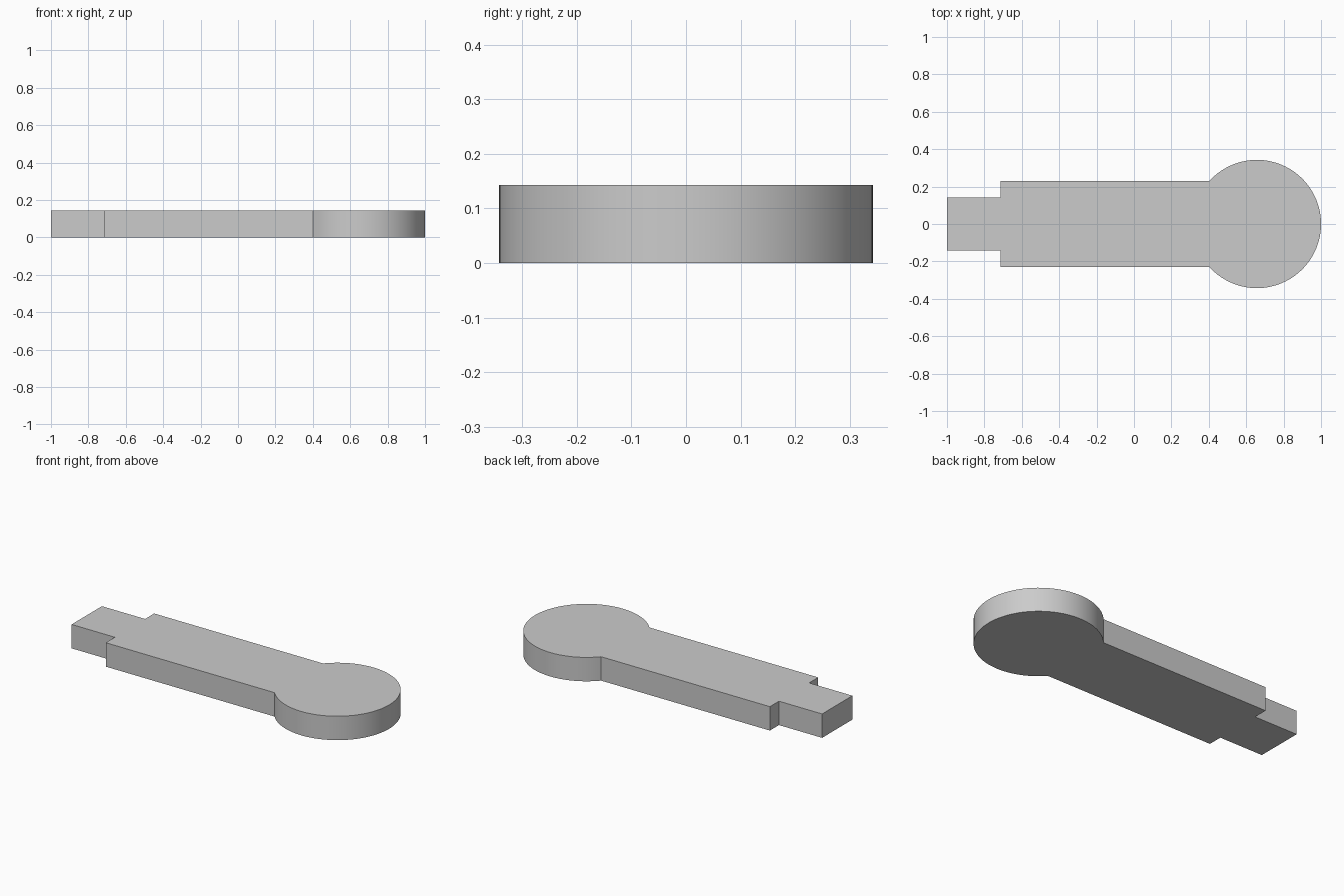
import bpy, bmesh, math

cube = bpy.data.objects.get("Cube")
if cube:
    bpy.data.objects.remove(cube, do_unlink=True)

UNIT = 1 / 7                 # thickness, and the tab's half width
HEAD_R = 2.4 * UNIT          # round head
HEAD_X = 1 - HEAD_R
BAR_HALF = 1.6 * UNIT        # straight bar
SHOULDER_X = -5 * UNIT       # step from bar to tab
SEGMENTS = 96

# Single plain colour
grey = bpy.data.materials.new("light_grey")
grey.use_nodes = True
colour = (0.6, 0.6, 0.6, 1)
grey.diffuse_color = colour
grey.node_tree.nodes["Principled BSDF"].inputs["Base Color"].default_value = colour

# Outline: head arc from lower to upper bar corner, then shoulders and tab
limit = math.pi - math.asin(BAR_HALF / HEAD_R)
outline = []
for i in range(SEGMENTS + 1):
    a = -limit + 2 * limit * i / SEGMENTS
    outline.append((HEAD_X + HEAD_R * math.cos(a), HEAD_R * math.sin(a)))
half = [(SHOULDER_X, BAR_HALF), (SHOULDER_X, UNIT), (-1, UNIT)]
outline += half + [(x, -y) for x, y in reversed(half)]

# Extrude the outline into a flat plate
bm = bmesh.new()
base = bm.faces.new([bm.verts.new((x, y, 0)) for x, y in outline])
result = bmesh.ops.extrude_face_region(bm, geom=[base], use_keep_orig=True)
top = [v for v in result["geom"] if isinstance(v, bmesh.types.BMVert)]
bmesh.ops.translate(bm, verts=top, vec=(0, 0, UNIT))
bmesh.ops.recalc_face_normals(bm, faces=bm.faces)

mesh = bpy.data.meshes.new("round_headed_bar")
bm.to_mesh(mesh)
bm.free()
mesh.materials.append(grey)
bar = bpy.data.objects.new("round_headed_bar", mesh)
bpy.context.collection.objects.link(bar)

# Smooth head wall, crisp edges elsewhere
bpy.ops.object.select_all(action="DESELECT")
bar.select_set(True)
bpy.context.view_layer.objects.active = bar
bpy.ops.object.shade_smooth_by_angle(angle=math.radians(30))
